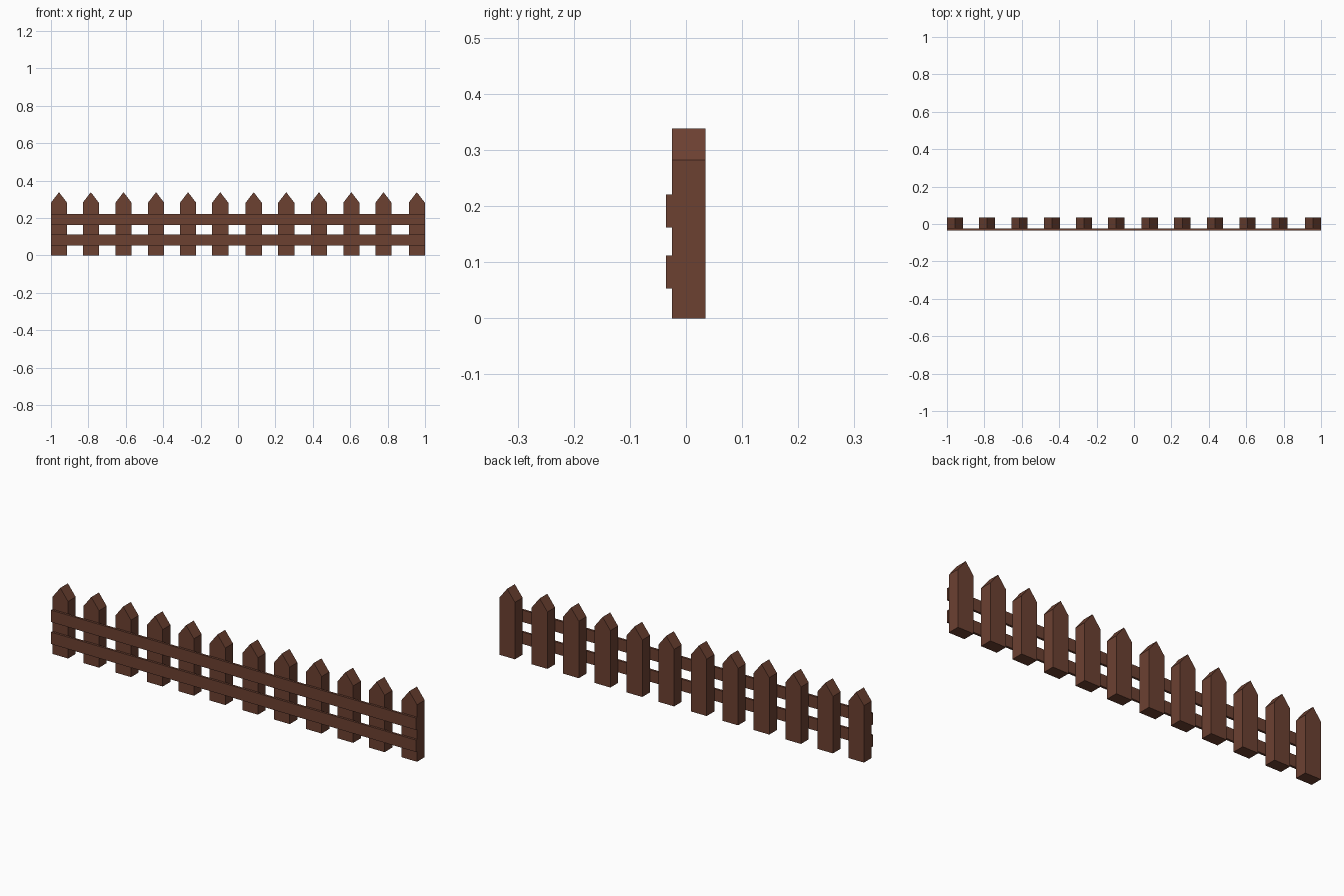
import bpy, bmesh

if "Cube" in bpy.data.objects:
    bpy.data.objects.remove(bpy.data.objects["Cube"])

wood = bpy.data.materials.new("brown wood")
wood.diffuse_color = (0.15, 0.052, 0.031, 1)
wood.use_nodes = True
wood.node_tree.nodes["Principled BSDF"].inputs["Base Color"].default_value = wood.diffuse_color


def prism(name, profile, y0, y1):
    """Extrude an x/z outline from y0 to y1."""
    bm = bmesh.new()
    face = bm.faces.new([bm.verts.new((x, y0, z)) for x, z in profile])
    ext = bmesh.ops.extrude_face_region(bm, geom=[face])
    moved = [g for g in ext["geom"] if isinstance(g, bmesh.types.BMVert)]
    bmesh.ops.translate(bm, verts=moved, vec=(0, y1 - y0, 0))
    bmesh.ops.recalc_face_normals(bm, faces=bm.faces)
    mesh = bpy.data.meshes.new(name)
    bm.to_mesh(mesh)
    bm.free()
    mesh.materials.append(wood)
    obj = bpy.data.objects.new(name, mesh)
    bpy.context.collection.objects.link(obj)
    return obj


# Pointed pickets, slightly unevenly spaced
HALF, SHOULDER, PEAK = 0.043, 0.282, 0.338
centres = [-0.957, -0.787, -0.612, -0.438, -0.267, -0.095,
           0.084, 0.258, 0.433, 0.606, 0.778, 0.956]
for i, x in enumerate(centres):
    outline = [(x - HALF, 0), (x + HALF, 0), (x + HALF, SHOULDER),
               (x, PEAK), (x - HALF, SHOULDER)]
    prism(f"picket_{i + 1}", outline, -0.025, 0.035)

# Two thin rails across the front
for name, z0, z1 in (("lower_rail", 0.053, 0.112), ("upper_rail", 0.162, 0.221)):
    prism(name, [(-1, z0), (1, z0), (1, z1), (-1, z1)], -0.036, -0.025)
